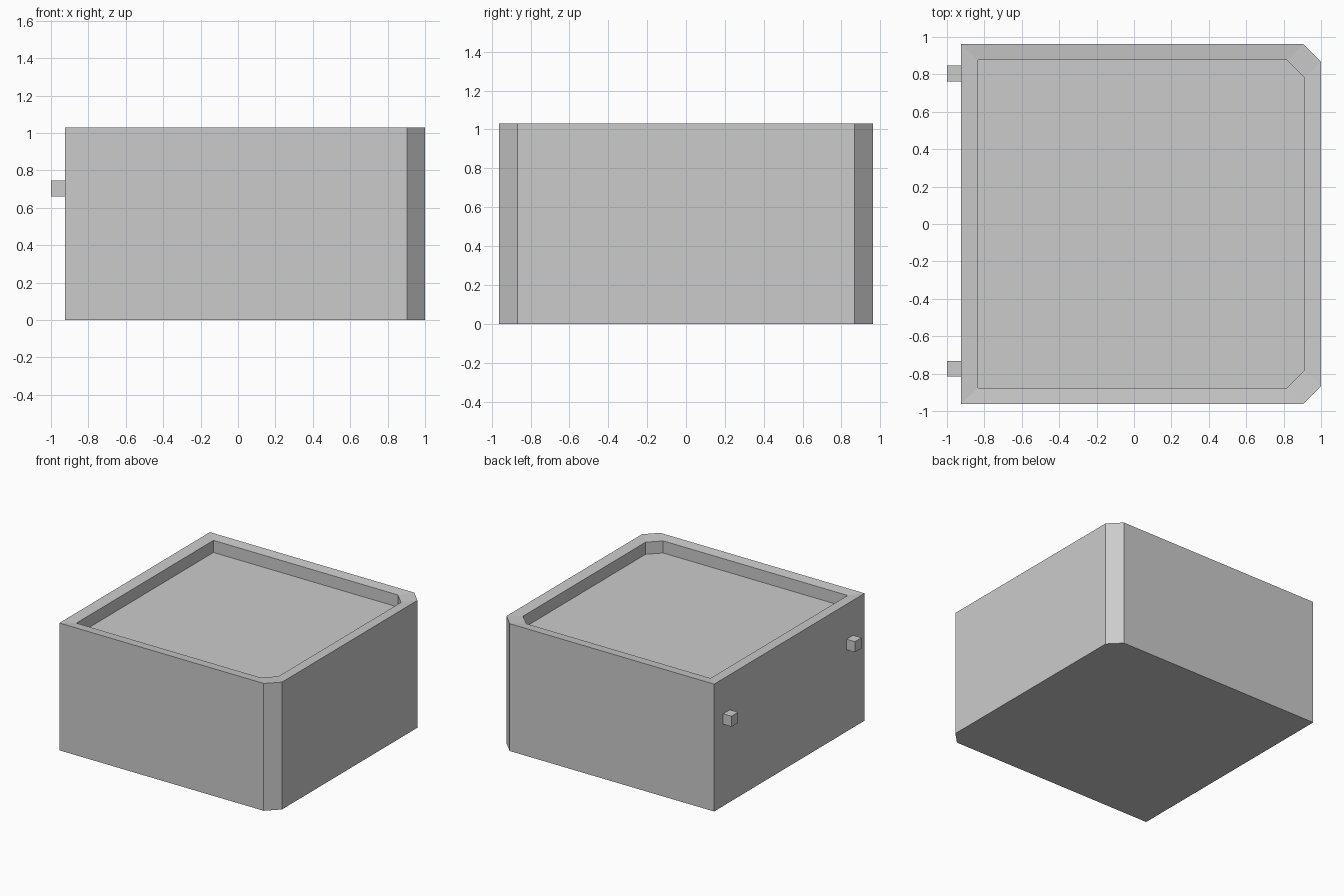
import bpy
import bmesh

cube = bpy.data.objects.get("Cube")
if cube:
    bpy.data.objects.remove(cube, do_unlink=True)

grey = bpy.data.materials.new("light_grey")
grey.use_nodes = True
colour = (0.6, 0.6, 0.6, 1)
grey.diffuse_color = colour
grey.node_tree.nodes["Principled BSDF"].inputs["Base Color"].default_value = colour


def finish(name, bm):
    bmesh.ops.recalc_face_normals(bm, faces=bm.faces)
    mesh = bpy.data.meshes.new(name)
    bm.to_mesh(mesh)
    bm.free()
    mesh.materials.append(grey)
    obj = bpy.data.objects.new(name, mesh)
    bpy.context.collection.objects.link(obj)
    return obj


def outline(bm, left, right, half_depth, cut, z):
    """Rectangle with both corners on the +x side cut off."""
    points = [(left, -half_depth), (right - cut, -half_depth),
              (right, -half_depth + cut), (right, half_depth - cut),
              (right - cut, half_depth), (left, half_depth)]
    return [bm.verts.new((x, y, z)) for x, y in points]


OUTER = (-0.925, 1.0, 0.962, 0.096)
INNER = (-0.833, 0.91, 0.876, 0.093)

# Body: outer wall, gently sloped rim, recess wall, recessed top
bm = bmesh.new()
rings = [outline(bm, *OUTER, 0), outline(bm, *OUTER, 1.03),
         outline(bm, *INNER, 1.021), outline(bm, *INNER, 0.923)]
bm.faces.new(rings[0])
bm.faces.new(rings[-1])
for low, high in zip(rings, rings[1:]):
    for i in range(len(low)):
        j = (i + 1) % len(low)
        bm.faces.new((low[i], low[j], high[j], high[i]))
finish("box_body", bm)

# Two small pegs on the right side
for name, y in (("front_peg", -0.774), ("back_peg", 0.804)):
    bm = bmesh.new()
    bmesh.ops.create_cube(bm, size=1)
    bmesh.ops.scale(bm, vec=(0.085, 0.085, 0.085), verts=bm.verts)
    peg = finish(name, bm)
    peg.location = (-0.9575, y, 0.704)
